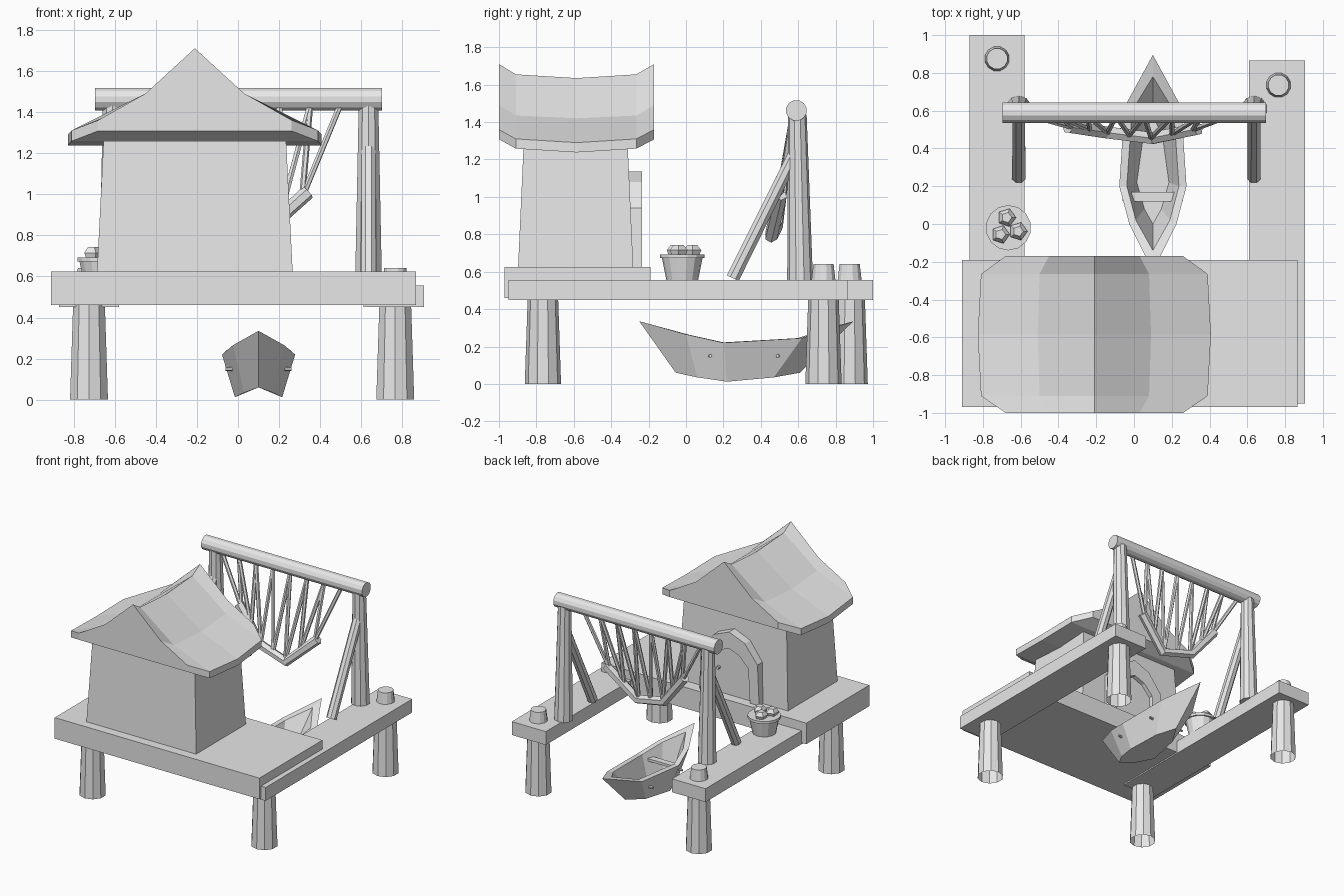
import bpy
import bmesh
import math
from mathutils import Vector

cube = bpy.data.objects.get("Cube")
if cube:
    bpy.data.objects.remove(cube, do_unlink=True)

grey = bpy.data.materials.new("plain_grey")
grey.use_nodes = True
grey.diffuse_color = (0.8, 0.8, 0.8, 1)
grey.node_tree.nodes["Principled BSDF"].inputs["Base Color"].default_value = (0.8, 0.8, 0.8, 1)


def loft(name, rings, caps=True):
    """Skin a list of equal closed loops."""
    bm = bmesh.new()
    loops = [[bm.verts.new(p) for p in ring] for ring in rings]
    n = len(loops[0])
    for a, b in zip(loops, loops[1:]):
        for i in range(n):
            j = (i + 1) % n
            bm.faces.new((a[i], a[j], b[j], b[i]))
    if caps:
        bm.faces.new(loops[0][::-1])
        bm.faces.new(loops[-1])
    bmesh.ops.recalc_face_normals(bm, faces=bm.faces)
    mesh = bpy.data.meshes.new(name)
    bm.to_mesh(mesh)
    bm.free()
    mesh.materials.append(grey)
    obj = bpy.data.objects.new(name, mesh)
    bpy.context.collection.objects.link(obj)
    return obj


def circle(center, axis, r, n):
    q = Vector(axis).to_track_quat('Z', 'Y')
    return [Vector(center) + q @ Vector((r * math.cos(t), r * math.sin(t), 0))
            for t in (2 * math.pi * (i + 0.5) / n for i in range(n))]


def tube(name, a, b, r0, r1, n=10, caps=True):
    a, b = Vector(a), Vector(b)
    return loft(name, [circle(a, b - a, r0, n), circle(b, b - a, r1, n)], caps)


def rect(x0, x1, y0, y1, z):
    return [(x0, y0, z), (x1, y0, z), (x1, y1, z), (x0, y1, z)]


def box(name, x0, x1, y0, y1, z0, z1):
    return loft(name, [rect(x0, x1, y0, y1, z0), rect(x0, x1, y0, y1, z1)])


# Decks
box("house_platform", -0.91, 0.865, -0.97, -0.19, 0.46, 0.625)
box("left_dock", 0.61, 0.905, -0.95, 0.865, 0.45, 0.555)
box("right_dock", -0.87, -0.58, -0.81, 1.0, 0.45, 0.555)

# Piles under the decks, with mooring stubs at the back
for side, x, back in (("left", 0.765, 0.735), ("right", -0.725, 0.875)):
    for end, y in (("front", -0.765), ("back", back)):
        tube(f"{side}_{end}_pile", (x, y, 0), (x, y, 0.5), 0.097, 0.08, 10, False)
    tube(f"{side}_mooring_stub", (x, back, 0.54), (x, back, 0.64), 0.068, 0.056, 12)

# House walls, tapering upwards
HX, HY = -0.21, -0.59
loft("house_walls", [rect(HX - w, HX + w, HY - d, HY + d, z)
                     for w, d, z in ((0.476, 0.308, 0.62), (0.443, 0.278, 1.28))])

# Sagging roof: half sections of ridge height, fold and eave
END = (1.71, 0.24, 1.49, 0.47, 1.36)
NEAR = (1.655, 0.29, 1.435, 0.60, 1.31)
MID = (1.635, 0.30, 1.42, 0.617, 1.29)
roof = []
for y, (ridge, fw, fz, ew, ez) in ((-1.0, END), (-0.91, NEAR), (-0.585, MID),
                                   (-0.265, NEAR), (-0.17, END)):
    low = ez - 0.052
    half = [(fw, fz), (ew, ez), (ew, low)]
    roof.append([(HX, y, ridge)] + [(HX + w, y, z) for w, z in half]
                + [(HX - w, y, z) for w, z in reversed(half)])
loft("roof", roof)

# Arched door frame and door on the back wall
outer = [(0.26, 0), (0.245, 0.32), (0.135, 0.46), (0, 0.515)]
inner = [(0.18, 0), (0.165, 0.27), (0.09, 0.35), (0, 0.385)]


def arch(half):
    return [(HX + x, 0.62 + z) for x, z in half] + [(HX - x, 0.62 + z) for x, z in half[-2::-1]]


loft("door_frame", [[(ox, -0.33, oz), (ox, -0.235, oz), (ix, -0.235, iz), (ix, -0.33, iz)]
                    for (ox, oz), (ix, iz) in zip(arch(outer), arch(inner))])
loft("door", [[(x, y, z) for x, z in arch(inner)] for y in (-0.33, -0.268)])
tube("door_knob", (HX + 0.11, -0.28, 0.82), (HX + 0.11, -0.245, 0.82), 0.014, 0.012, 8)

# Gantry: beam, uprights and braces
tube("gantry_beam", (-0.695, 0.59, 1.462), (0.7, 0.59, 1.462), 0.056, 0.056, 12)
for side, x in (("left", 0.635), ("right", -0.61)):
    tube(f"{side}_gantry_post", (x, 0.61, 0.55), (x, 0.595, 1.44), 0.069, 0.05, 10)
    tube(f"{side}_gantry_brace", (x, 0.25, 0.565), (x, 0.575, 1.22), 0.038, 0.036, 8)

# Hanging net: bent bar and zigzag strands
path = [Vector(p) for p in ((0.34, 0.505, 1.01), (0.1, 0.455, 0.79),
                            (-0.15, 0.485, 0.85), (-0.35, 0.515, 1.1))]
bar = []
for i, p in enumerate(path):
    before = (p - path[i - 1]).normalized() if i else Vector()
    after = (path[i + 1] - p).normalized() if i < 3 else Vector()
    bar.append(circle(p, before + after, 0.036, 6))
loft("net_bar", bar)


def along_bar(t):
    i = min(int(t * 3), 2)
    return path[i].lerp(path[i + 1], t * 3 - i)


STRANDS = 14
for i in range(STRANDS):
    t = (i // 2 + 0.25) / (STRANDS / 2 - 0.5)
    top_x = 0.5 - 1.04 * ((i + 1) // 2) / (STRANDS / 2)
    tube(f"net_strand_{i + 1}", (top_x, 0.57, 1.44), along_bar(t), 0.015, 0.015, 6)

# Rowing boat: half loops from front tip to back tip, mirrored
BX = 0.1


def boat_loop(points):
    return ([(BX + w, y, z) for w, y, z in points]
            + [(BX - w, y, z) for w, y, z in points[-2:0:-1]])


keel = [(0, -0.055, 0.06), (0.07, 0.06, 0.035), (0.115, 0.22, 0.012),
        (0.08, 0.47, 0.035), (0, 0.61, 0.06)]
rim = [(0, -0.25, 0.335), (0.125, 0, 0.265), (0.178, 0.2, 0.22),
       (0.15, 0.62, 0.245), (0, 0.895, 0.335)]
lip = [(0, -0.14, 0.305), (0.09, 0.02, 0.262), (0.138, 0.2, 0.222),
       (0.11, 0.6, 0.245), (0, 0.78, 0.305)]
floor = [(0, 0, 0.09), (0.045, 0.08, 0.07), (0.085, 0.22, 0.055),
         (0.05, 0.47, 0.07), (0, 0.57, 0.09)]
loft("boat_hull", [boat_loop(h) for h in (keel, rim, lip, floor)])
box("boat_seat", BX - 0.125, BX + 0.125, 0.12, 0.17, 0.165, 0.185)
for s in (-1, 1):
    for y in (0.13, 0.49):
        tube("boat_peg", (BX + s * 0.11, y, 0.15), (BX + s * 0.16, y, 0.15), 0.011, 0.009, 6)

# Basket of fruit
KX, KY = -0.665, -0.02
tube("basket", (KX, KY, 0.555), (KX, KY, 0.68), 0.085, 0.11, 14)
tube("basket_rim", (KX, KY, 0.672), (KX, KY, 0.692), 0.12, 0.12, 14)
for i in range(3):
    a = math.radians(100 + 120 * i)
    c = Vector((KX + 0.055 * math.cos(a), KY + 0.055 * math.sin(a), 0))
    loft(f"fruit_{i + 1}", [circle(c + Vector((0, 0, z)), (0, 0, 1), r, 5)
                            for z, r in ((0.68, 0.035), (0.715, 0.05), (0.742, 0.028))])
